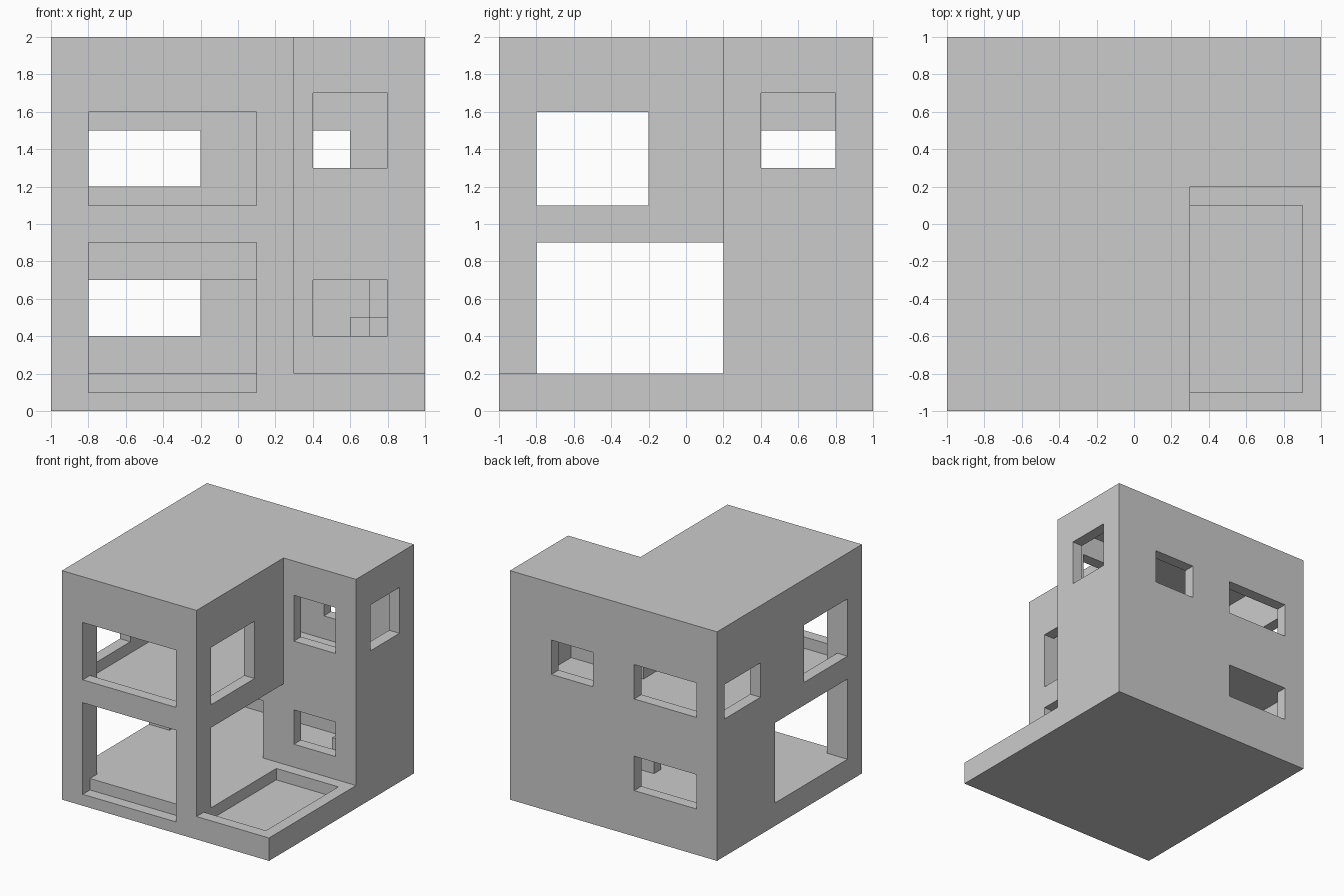
import bpy, bmesh
from mathutils import Vector

if "Cube" in bpy.data.objects:
    bpy.data.objects.remove(bpy.data.objects["Cube"])


def box(name, x, y, z):
    """Axis-aligned box from (min, max) pairs."""
    bm = bmesh.new()
    bmesh.ops.create_cube(bm, size=1)
    lo, hi = Vector((x[0], y[0], z[0])), Vector((x[1], y[1], z[1]))
    for v in bm.verts:
        v.co = Vector([lo[i] if v.co[i] < 0 else hi[i] for i in range(3)])
    mesh = bpy.data.meshes.new(name)
    bm.to_mesh(mesh)
    bm.free()
    obj = bpy.data.objects.new(name, mesh)
    bpy.context.collection.objects.link(obj)
    return obj


def cut(target, x, y, z):
    """Subtract a box from the target and bake the result."""
    cutter = box("cutter", x, y, z)
    cutter.hide_render = True
    mod = target.modifiers.new("cut", 'BOOLEAN')
    mod.operation = 'DIFFERENCE'
    mod.solver = 'EXACT'
    mod.object = cutter
    bpy.context.view_layer.update()
    dg = bpy.context.evaluated_depsgraph_get()
    mesh = bpy.data.meshes.new_from_object(target.evaluated_get(dg))
    target.modifiers.clear()
    target.data = mesh
    bpy.data.objects.remove(cutter)


house = box("house_shell", (-1, 1), (-1, 1), (0, 2))

# Corner terrace and its shallow pool
cut(house, (.3, 1.1), (-1.1, .2), (.2, 2.1))
cut(house, (.3, .9), (-.9, .1), (.1, .3))

# Ground floor: porch open left and right, front opening, low front recess
cut(house, (-1.1, .4), (-.8, .2), (.2, .9))
cut(house, (-.8, .1), (-1.1, -.7), (.2, .9))
cut(house, (-.8, .1), (-1.1, -.9), (.1, .3))

# Ground floor: back room, wide doorway, back window, terrace window
cut(house, (-.9, .9), (.3, .9), (.2, .7))
cut(house, (-.8, .1), (.1, .4), (.2, .7))
cut(house, (-.8, -.2), (.8, 1.1), (.4, .7))
cut(house, (.4, .8), (.1, .4), (.4, .7))

# Upper floor: L-shaped room
cut(house, (-.9, .2), (-.9, .9), (1, 1.9))
cut(house, (.1, .9), (.3, .9), (1, 1.9))

# Upper floor: front, left + inner right, far left, two back, terrace, right windows
cut(house, (-.8, .1), (-1.1, -.85), (1.1, 1.6))
cut(house, (-1.1, .4), (-.8, -.2), (1.1, 1.6))
cut(house, (-1.1, -.85), (.4, .9), (1.2, 1.5))
for x in ((-.8, -.2), (.2, .6)):
    cut(house, x, (.85, 1.1), (1.2, 1.5))
cut(house, (.4, .8), (.1, .35), (1.3, 1.7))
cut(house, (.85, 1.1), (.4, .8), (1.3, 1.7))

# Inner halves of the upper front corner pillars
for side, x in (("left", (-.9, -.8)), ("right", (.1, .2))):
    box("pillar_" + side, x, (-.9, -.8), (1, 1.9))

# Built-in counter and tall cupboard in the back room
box("counter_side", (.7, .9), (.3, .7), (.2, .5))
box("counter_back", (.6, .9), (.7, .9), (.2, .5))
box("cupboard", (.7, .9), (.7, .9), (.5, .7))
